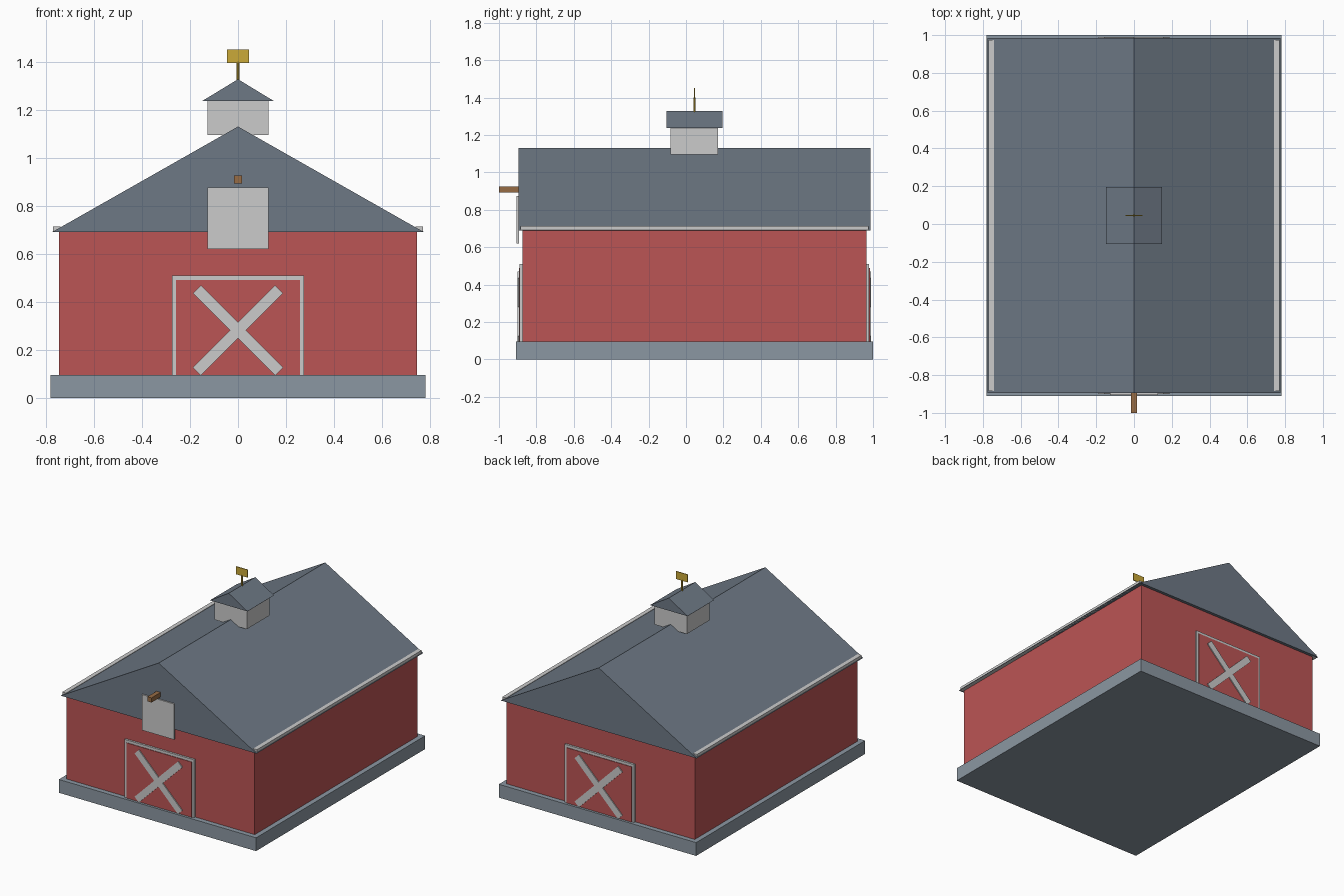
import bpy, math

if "Cube" in bpy.data.objects:
    bpy.data.objects.remove(bpy.data.objects["Cube"])

YC = 0.045  # y centre of the building (the hoist beam sticks out in front)


def material(name, r, g, b):
    m = bpy.data.materials.new(name)
    m.diffuse_color = (r, g, b, 1)
    m.use_nodes = True
    m.node_tree.nodes["Principled BSDF"].inputs["Base Color"].default_value = m.diffuse_color
    return m


RED = material("barn_red", 0.50, 0.09, 0.09)
WHITE = material("trim_white", 0.68, 0.68, 0.68)
SLATE = material("roof_slate", 0.155, 0.19, 0.235)
STONE = material("stone", 0.26, 0.31, 0.36)
GOLD = material("gold", 0.60, 0.40, 0.04)
WOOD = material("wood", 0.31, 0.15, 0.06)


def mesh_object(name, verts, faces, mat):
    me = bpy.data.meshes.new(name)
    me.from_pydata(verts, [], faces)
    me.materials.append(mat)
    ob = bpy.data.objects.new(name, me)
    bpy.context.collection.objects.link(ob)
    return ob


def box(name, x, y, z, mat):
    """Box from (min, max) ranges; origin at its centre."""
    c = [(r[0] + r[1]) / 2 for r in (x, y, z)]
    h = [(r[1] - r[0]) / 2 for r in (x, y, z)]
    verts = [(i * h[0], j * h[1], k * h[2])
             for i in (-1, 1) for j in (-1, 1) for k in (-1, 1)]
    faces = [(0, 1, 3, 2), (4, 6, 7, 5), (0, 4, 5, 1),
             (2, 3, 7, 6), (0, 2, 6, 4), (1, 5, 7, 3)]
    ob = mesh_object(name, verts, faces, mat)
    ob.location = c
    return ob


def gable_roof(name, half_x, half_y, z0, z1, mat):
    """Closed triangular prism with its ridge along y."""
    verts = [(x, YC + s * half_y, z) for s in (-1, 1)
             for x, z in ((-half_x, z0), (half_x, z0), (0, z1))]
    faces = [(0, 1, 2), (3, 5, 4), (0, 3, 4, 1), (1, 4, 5, 2), (2, 5, 3, 0)]
    return mesh_object(name, verts, faces, mat)


# Main body
box("foundation", (-0.78, 0.78), (YC - 0.955, YC + 0.955), (0, 0.095), STONE)
box("walls", (-0.745, 0.745), (YC - 0.92, YC + 0.92), (0.095, 0.69), RED)
gable_roof("roof", 0.775, 0.941, 0.69, 1.13, SLATE)

# Eave trim on both sides
for s, side in ((-1, "left"), (1, "right")):
    box(side + "_eave_trim", sorted((s * 0.74, s * 0.77)),
        (YC - 0.93, YC + 0.93), (0.69, 0.713), WHITE)

# Barn doors on the front and back: leaf, frame and cross brace
for s, side in ((-1, "front"), (1, "back")):
    def depth(a, b):
        return sorted((YC + s * a, YC + s * b))
    box(side + "_door", (-0.258, 0.258), depth(0.91, 0.938), (0.095, 0.49), RED)
    box(side + "_door_lintel", (-0.275, 0.275), depth(0.91, 0.934), (0.49, 0.509), WHITE)
    for t, post in ((-1, "left"), (1, "right")):
        box(f"{side}_door_{post}_post", sorted((t * 0.258, t * 0.275)),
            depth(0.91, 0.934), (0.095, 0.49), WHITE)
        brace = box(f"{side}_door_{post}_brace", (-0.2425, 0.2425),
                    depth(0.93, 0.945), (0.2575, 0.3045), WHITE)
        brace.rotation_euler.y = t * math.pi / 4

# Hay loft hatch and hoist beam
box("loft_hatch", (-0.127, 0.127), (-0.905, -0.894), (0.62, 0.875), WHITE)
box("hoist_beam", (-0.016, 0.016), (-1.0, -0.89), (0.892, 0.925), WOOD)

# Cupola
box("cupola", (-0.127, 0.127), (YC - 0.127, YC + 0.127), (1.095, 1.237), WHITE)
gable_roof("cupola_roof", 0.148, 0.15, 1.237, 1.327, SLATE)

# Weather vane
bpy.ops.mesh.primitive_cylinder_add(vertices=8, radius=0.006, depth=0.11,
                                    location=(0, YC, 1.345))
pole = bpy.context.object
pole.name = "vane_pole"
pole.data.materials.append(GOLD)
box("vane_plate", (-0.045, 0.045), (YC - 0.003, YC + 0.003), (1.395, 1.45), GOLD)
